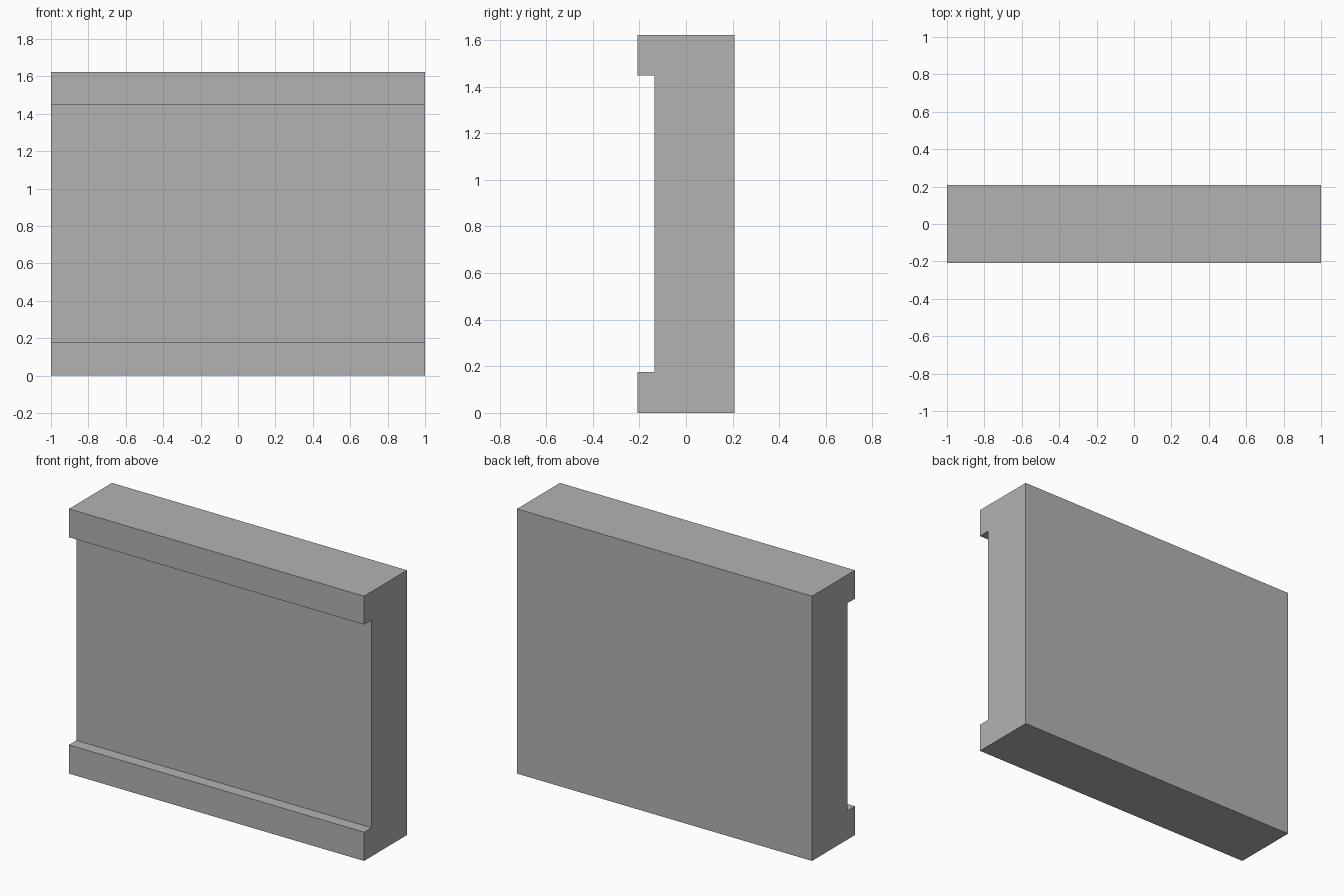
import bpy, bmesh

if "Cube" in bpy.data.objects:
    bpy.data.objects.remove(bpy.data.objects["Cube"])

HALF_X = 1.0
DEPTH = 0.208      # half depth of the rails
RECESS = -0.136    # front plane of the recessed panel
HEIGHT = 1.622

# Side profile (y, z): thick slab with a rail along the top and bottom front edges
profile = [(-DEPTH, 0), (DEPTH, 0), (DEPTH, HEIGHT), (-DEPTH, HEIGHT),
           (-DEPTH, 1.448), (RECESS, 1.448), (RECESS, 0.176), (-DEPTH, 0.176)]

# Extrude the profile along x
bm = bmesh.new()
face = bm.faces.new([bm.verts.new((-HALF_X, y, z)) for y, z in profile])
result = bmesh.ops.extrude_face_region(bm, geom=[face])
verts = [g for g in result["geom"] if isinstance(g, bmesh.types.BMVert)]
bmesh.ops.translate(bm, verts=verts, vec=(2 * HALF_X, 0, 0))
bmesh.ops.recalc_face_normals(bm, faces=bm.faces)

mesh = bpy.data.meshes.new("wall_panel")
bm.to_mesh(mesh)
bm.free()

# Dark grey surface
grey = bpy.data.materials.new("dark_grey")
grey.diffuse_color = (0.45, 0.45, 0.45, 1)
grey.use_nodes = True
grey.node_tree.nodes["Principled BSDF"].inputs["Base Color"].default_value = grey.diffuse_color
mesh.materials.append(grey)
bpy.context.collection.objects.link(bpy.data.objects.new("wall_panel", mesh))
